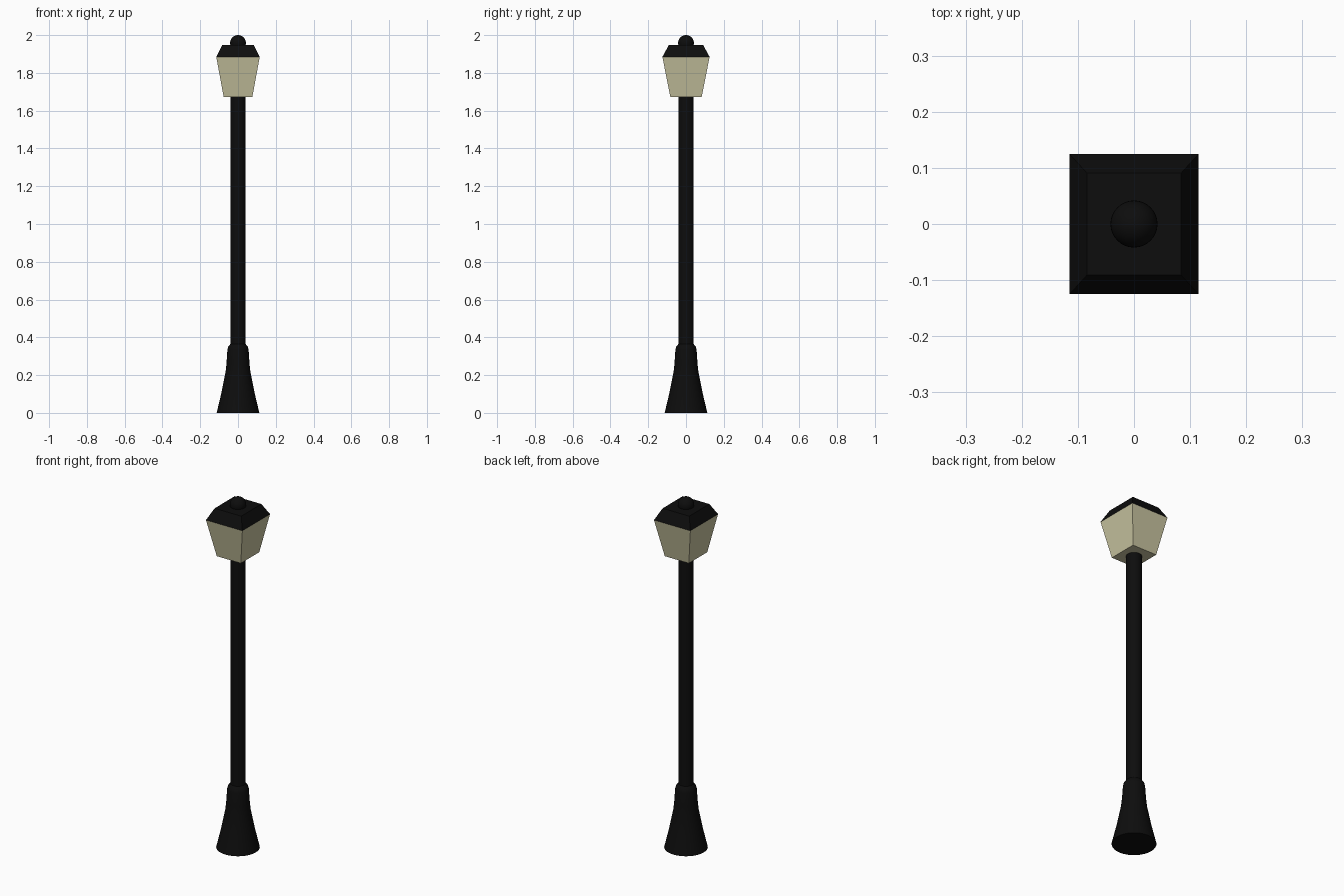
import bpy, bmesh, math

if "Cube" in bpy.data.objects:
    bpy.data.objects.remove(bpy.data.objects["Cube"])


def material(name, rgb):
    m = bpy.data.materials.new(name)
    m.diffuse_color = (*rgb, 1)
    m.use_nodes = True
    m.node_tree.nodes["Principled BSDF"].inputs["Base Color"].default_value = m.diffuse_color
    return m


BLACK = material("black_metal", (0.004, 0.004, 0.004))
GLASS = material("warm_glass", (0.58, 0.55, 0.35))


def finish(name, bm, mat, smooth=None):
    bmesh.ops.recalc_face_normals(bm, faces=bm.faces)
    me = bpy.data.meshes.new(name)
    bm.to_mesh(me)
    bm.free()
    me.materials.append(mat)
    ob = bpy.data.objects.new(name, me)
    bpy.context.collection.objects.link(ob)
    if smooth:
        bpy.ops.object.select_all(action='DESELECT')
        ob.select_set(True)
        bpy.context.view_layer.objects.active = ob
        bpy.ops.object.shade_smooth_by_angle(angle=math.radians(smooth))
    return ob


def loft(name, rings, mat, smooth=None):
    """Skin a stack of equal-length point rings and cap both ends."""
    bm = bmesh.new()
    loops = [[bm.verts.new(p) for p in ring] for ring in rings]
    n = len(loops[0])
    for a, b in zip(loops, loops[1:]):
        for i in range(n):
            j = (i + 1) % n
            bm.faces.new((a[i], a[j], b[j], b[i]))
    bm.faces.new(loops[0])
    bm.faces.new(loops[-1])
    return finish(name, bm, mat, smooth)


def circle(r, z, n=32):
    return [(r * math.cos(math.tau * i / n), r * math.sin(math.tau * i / n), z)
            for i in range(n)]


def rect(hx, hy, z):
    return [(-hx, -hy, z), (hx, -hy, z), (hx, hy, z), (-hx, hy, z)]


# Flared foot
foot = [(0.113, 0), (0.088, 0.105), (0.066, 0.215), (0.061, 0.26),
        (0.056, 0.335), (0.052, 0.35), (0.040, 0.365)]
loft("flared_base", [circle(r, z) for r, z in foot], BLACK, 30)

# Straight post
loft("post", [circle(0.04, 0.34), circle(0.04, 1.68)], BLACK, 30)

# Tapered lantern glass and its hipped roof
loft("lantern_glass", [rect(0.076, 0.083, 1.673), rect(0.115, 0.125, 1.885)], GLASS)
loft("lantern_roof", [rect(0.115, 0.125, 1.885), rect(0.084, 0.091, 1.947)], BLACK)

# Ball finial
bm = bmesh.new()
bmesh.ops.create_uvsphere(bm, u_segments=32, v_segments=16, radius=0.042)
bmesh.ops.translate(bm, verts=bm.verts, vec=(0, 0, 1.958))
finish("ball_finial", bm, BLACK, 60)
